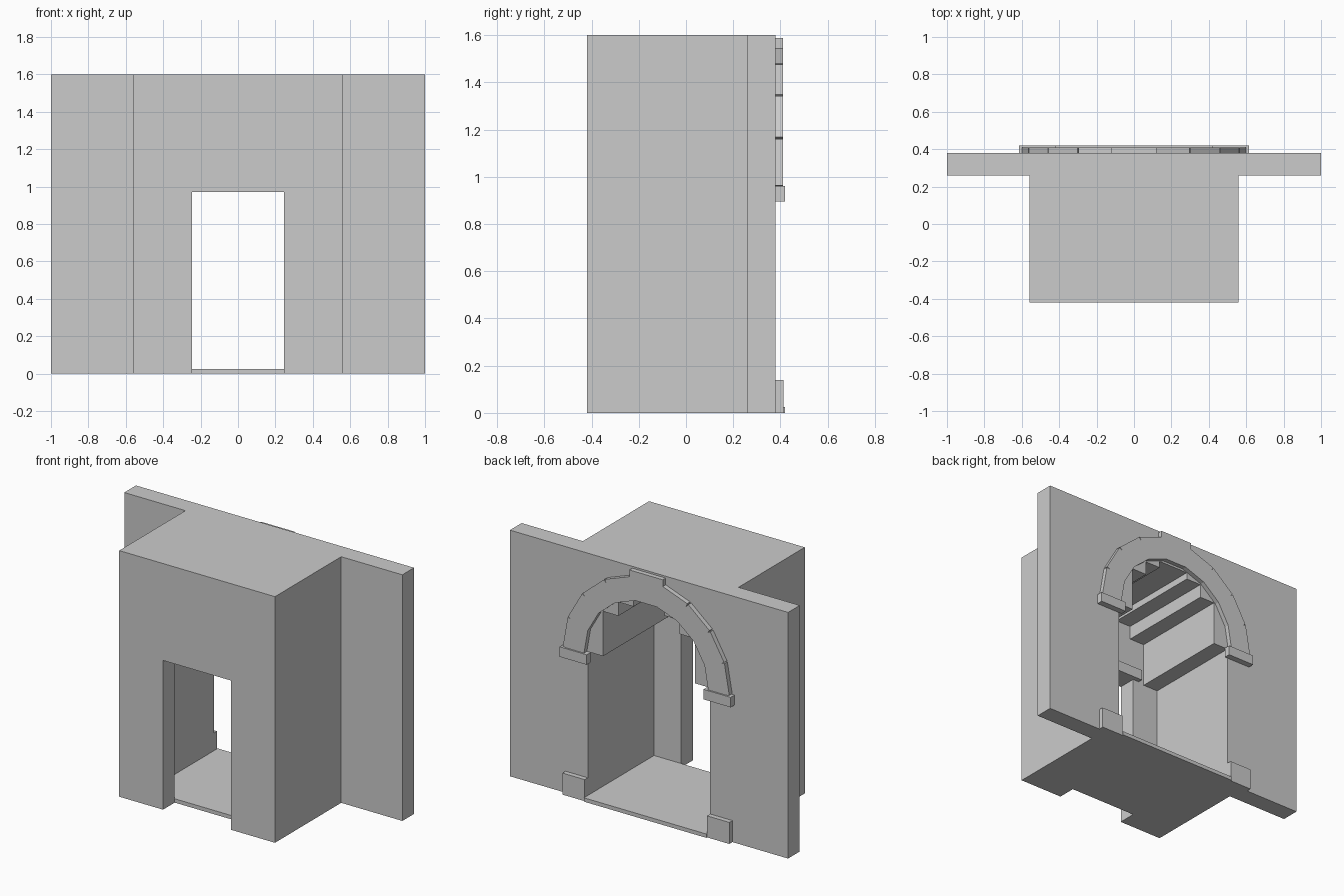
import bpy, bmesh, math
from mathutils import Matrix, Vector

if "Cube" in bpy.data.objects:
    bpy.data.objects.remove(bpy.data.objects["Cube"])

stone = bpy.data.materials.new("grey stone")
stone.diffuse_color = (0.6, 0.6, 0.6, 1)
stone.use_nodes = True
stone.node_tree.nodes["Principled BSDF"].inputs["Base Color"].default_value = stone.diffuse_color


def finish(name, bm):
    bmesh.ops.recalc_face_normals(bm, faces=bm.faces)
    mesh = bpy.data.meshes.new(name)
    bm.to_mesh(mesh)
    bm.free()
    mesh.materials.append(stone)
    obj = bpy.data.objects.new(name, mesh)
    bpy.context.collection.objects.link(obj)
    return obj


def prism(name, points, offset):
    """Extrude a closed outline along an offset vector."""
    bm = bmesh.new()
    face = bm.faces.new([bm.verts.new(p) for p in points])
    ext = bmesh.ops.extrude_face_region(bm, geom=[face])
    moved = [g for g in ext["geom"] if isinstance(g, bmesh.types.BMVert)]
    bmesh.ops.translate(bm, verts=moved, vec=Vector(offset))
    return finish(name, bm)


def box(name, x0, x1, y0, y1, z0, z1):
    return prism(name, [(x0, y0, z0), (x1, y0, z0), (x1, y1, z0), (x0, y1, z0)],
                 (0, 0, z1 - z0))


def cut(target, cutter):
    cutter.hide_render = True
    mod = target.modifiers.new("cut", 'BOOLEAN')
    mod.operation = 'DIFFERENCE'
    mod.solver = 'EXACT'
    mod.object = cutter
    bpy.context.view_layer.objects.active = target
    bpy.ops.object.modifier_apply(modifier=mod.name)
    bpy.data.objects.remove(cutter)


H, SPRING, R = 1.6, 0.96, 0.44
BACK, INNER, FLOOR = 0.38, -0.30, 0.025

# passage block and the wide wall behind it, as one T-shaped plan
half = [(0.56, -0.42), (0.56, 0.26), (1.0, 0.26), (1.0, BACK)]
plan = half + [(-x, y) for x, y in reversed(half)]
body = prism("gatehouse_body", [(x, y, 0) for x, y in plan], (0, 0, H))

# passage with a vault made of steps that follow the arch
right = [(R, FLOOR), (R, SPRING)]
for i in (3, 2, 1):
    x = R * i / 4
    z_low = right[-1][1]
    z_high = SPRING + math.sqrt(R * R - x * x)
    right += [(x, z_low), (x, z_high)]
outline = right + [(-x, z) for x, z in reversed(right)]
cut(body, prism("passage_cutter", [(x, INNER, z) for x, z in outline], (0, 0.9, 0)))

# front doorway, then the notch in front of the floor
cut(body, box("door_cutter", -0.245, 0.245, -0.6, 0, FLOOR, 0.97))
cut(body, box("sill_cutter", -0.245, 0.245, -0.6, INNER, -0.1, 0.5))

# threshold and inner lintel
box("threshold", -R, R, BACK, 0.42, 0, FLOOR)
box("inner_lintel", -0.29, 0.29, INNER, INNER + 0.03, 0.97, 1.04)

# imposts and plinths beside the arch
for side, s in (("left", -1), ("right", 1)):
    a, b = sorted((s * 0.42, s * 0.615))
    box(side + "_impost", a, b, BACK, 0.42, 0.895, SPRING)
    a, b = sorted((s * R, s * 0.60))
    box(side + "_plinth", a, b, BACK, 0.412, 0, 0.14)

# nine arch stones, the middle one being the larger keystone
for i in range(9):
    key = i == 4
    outer, width = (0.628, 0.24) if key else (0.59, 0.20)
    stone_block = box("keystone" if key else "arch_stone", -width / 2, width / 2,
                      BACK, 0.41, R, outer)
    turn = Matrix.Rotation(math.radians(80 - 20 * i), 4, 'Y')
    stone_block.data.transform(Matrix.Translation((0, 0, SPRING)) @ turn)
